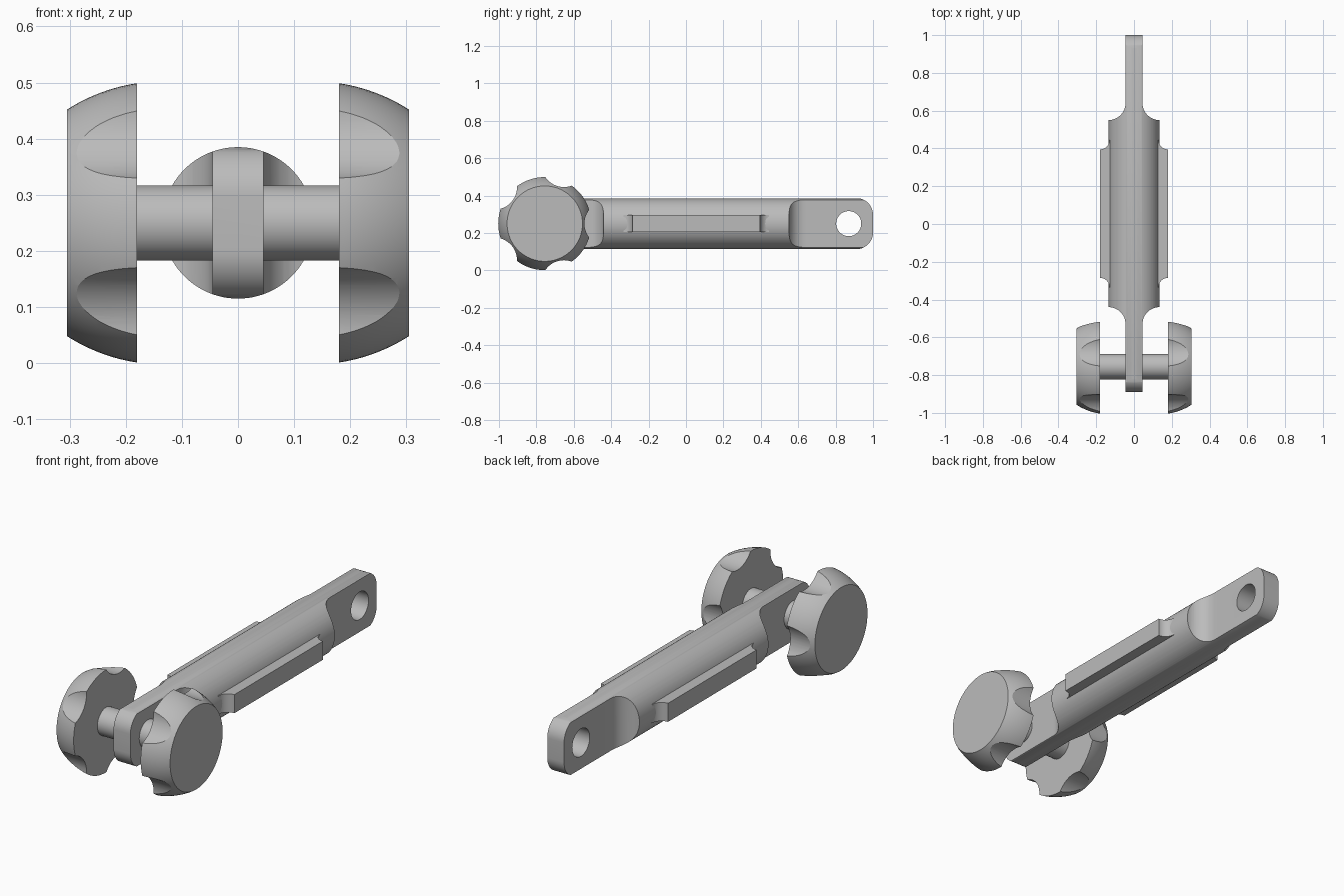
import bpy, bmesh
from math import sin, cos, pi, sqrt, radians
from mathutils import Matrix, Vector

if "Cube" in bpy.data.objects:
    bpy.data.objects.remove(bpy.data.objects["Cube"])

grey = bpy.data.materials.new("plain grey")
grey.use_nodes = True
grey.diffuse_color = (0.5, 0.5, 0.5, 1)
grey.node_tree.nodes["Principled BSDF"].inputs["Base Color"].default_value = (0.5, 0.5, 0.5, 1)

Z = 0.25            # height of the main axis
R = 0.135           # body radius
T = 0.045           # half thickness of the end tongues
KNOB_Y = -0.755     # knob axis
MID = 0.055         # middle of the body along y


def new_object(name, bm):
    bmesh.ops.recalc_face_normals(bm, faces=bm.faces)
    mesh = bpy.data.meshes.new(name)
    bm.to_mesh(mesh)
    bm.free()
    mesh.materials.append(grey)
    obj = bpy.data.objects.new(name, mesh)
    bpy.context.collection.objects.link(obj)
    return obj


def prism(name, points, direction):
    """Extrude a closed outline along a vector."""
    bm = bmesh.new()
    face = bm.faces.new([bm.verts.new(p) for p in points])
    res = bmesh.ops.extrude_face_region(bm, geom=[face])
    verts = [v for v in res["geom"] if isinstance(v, bmesh.types.BMVert)]
    bmesh.ops.translate(bm, verts=verts, vec=direction)
    return new_object(name, bm)


def cylinder(name, radius, length, axis, centre, sides=64):
    bm = bmesh.new()
    bmesh.ops.create_cone(bm, cap_ends=True, segments=sides,
                          radius1=radius, radius2=radius, depth=length)
    turn = Matrix.Rotation(pi / 2, 4, "Y" if axis == "X" else "X")
    bm.transform(Matrix.Translation(centre) @ turn)
    return new_object(name, bm)


def cut(obj, tool, operation):
    """Apply a boolean and remove the cutter."""
    mod = obj.modifiers.new("cut", "BOOLEAN")
    mod.operation, mod.object, mod.solver = operation, tool, "EXACT"
    bpy.context.view_layer.objects.active = obj
    bpy.ops.object.modifier_apply(modifier=mod.name)
    bpy.data.objects.remove(tool)


def smooth(obj, angle=30):
    bpy.ops.object.select_all(action="DESELECT")
    obj.select_set(True)
    bpy.context.view_layer.objects.active = obj
    bpy.ops.object.shade_smooth_by_angle(angle=radians(angle))


def arc(cx, cy, r, start, end, steps=12):
    angles = [radians(start + (end - start) * i / steps) for i in range(steps + 1)]
    return [(cx + r * cos(a), cy + r * sin(a)) for a in angles]


# Body: a round bar scooped on both sides into flat tongues
body = cylinder("body", R, 1.89, "Y", (0, MID, Z), 96)
scoop = 0.09
quarter = [(0.2, 0), (0.2, 0.495)] + arc(R, 0.585, scoop, 270, 180) + [(T, 1.1)]
right_edge = [(x, -y) for x, y in reversed(quarter[1:])] + quarter[1:]
plan = right_edge + [(-x, -y) for x, y in right_edge]
cut(body, prism("plan_cutter", [(x, y + MID, 0) for x, y in plan], (0, 0, 0.5)), "INTERSECT")

# Rounded corners at the tongue ends
c, half = 0.09, 0.945
corner = arc(half - c, R + 0.002 - c, c, 0, 90)
side = corner + [(-y, z) for y, z in reversed(corner)]
side += [(-y, -z) for y, z in side]
cut(body, prism("corner_cutter", [(-0.3, y + MID, z + Z) for y, z in side], (0.6, 0, 0)), "INTERSECT")
cut(body, cylinder("eye_cutter", 0.067, 0.5, "X", (0, 0.87, Z)), "DIFFERENCE")
smooth(body)

# Side rails with hollow-curved ends
end = [(0.18, 0.34)] + arc(0.18, 0.39, 0.05, 270, 180) + [(0.11, 0.39)]
outline = end + [(x, -y) for x, y in reversed(end)]
for name, s in (("left_rail", 1), ("right_rail", -1)):
    smooth(prism(name, [(s * x, y + MID, Z - T) for x, y in outline], (0, 0, 2 * T)))

# Cross rod through the front tongue
smooth(cylinder("cross_rod", 0.067, 0.38, "X", (0, KNOB_Y, Z)))


def knob(name, s):
    """Domed wheel spun around the rod axis, with five grip hollows."""
    dome = [(0.18 + 0.125 * i / 12) for i in range(13)]
    profile = [(x, sqrt(0.32 ** 2 - (x - 0.132) ** 2) - 0.0675) for x in dome]
    profile = [(0.18, 0)] + profile + [(0.305, 0)]
    bm = bmesh.new()
    verts = [bm.verts.new((s * x, KNOB_Y, Z + r)) for x, r in profile]
    edges = [bm.edges.new(pair) for pair in zip(verts, verts[1:])]
    bmesh.ops.spin(bm, geom=verts + edges, cent=(0, KNOB_Y, Z), axis=(1, 0, 0),
                   angle=2 * pi, steps=80)
    bmesh.ops.remove_doubles(bm, verts=bm.verts, dist=0.0001)
    obj = new_object(name, bm)
    for i in range(5):
        a = 2 * pi * i / 5
        centre = Vector((s * 0.24, KNOB_Y + 0.332 * cos(a), Z + 0.332 * sin(a)))
        cut(obj, cylinder("grip_cutter", 0.12, 0.3, "X", centre, 96), "DIFFERENCE")
    smooth(obj, 25)


knob("left_knob", 1)
knob("right_knob", -1)
